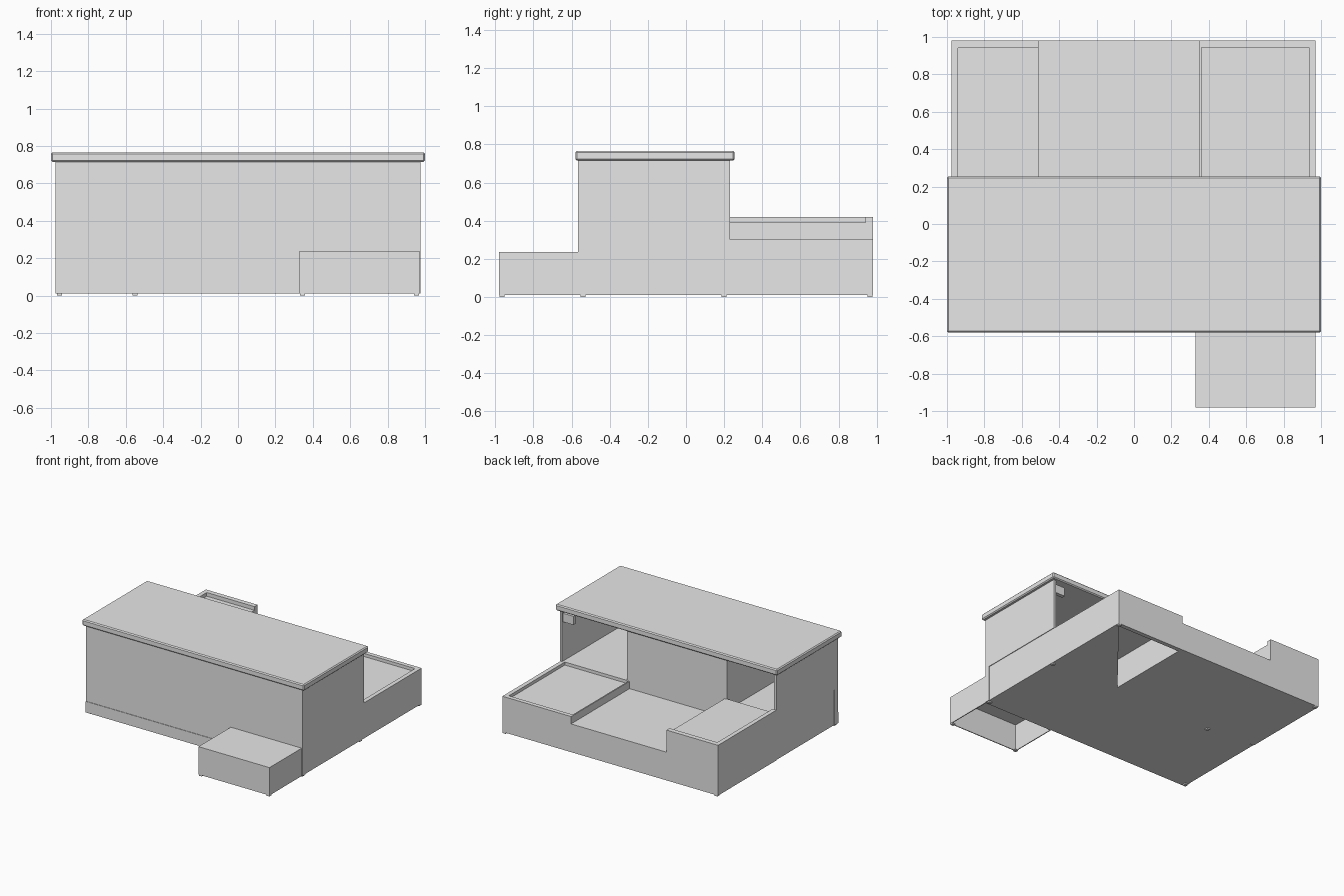
import bpy
import bmesh

cube = bpy.data.objects.get("Cube")
if cube:
    bpy.data.objects.remove(cube, do_unlink=True)

grey = bpy.data.materials.new("plain grey")
grey.use_nodes = True
grey.diffuse_color = (0.8, 0.8, 0.8, 1)
grey.node_tree.nodes["Principled BSDF"].inputs["Base Color"].default_value = (0.8, 0.8, 0.8, 1)


def finish(name, bm):
    mesh = bpy.data.meshes.new(name)
    bm.to_mesh(mesh)
    bm.free()
    mesh.materials.append(grey)
    obj = bpy.data.objects.new(name, mesh)
    bpy.context.scene.collection.objects.link(obj)
    return obj


def box(name, xs, ys, zs, open_bottom=False):
    """Box between pairs of limits; an open one becomes a thin shell."""
    bm = bmesh.new()
    bmesh.ops.create_cube(bm, size=1)
    for v in bm.verts:
        v.co = [lim[0] if c < 0 else lim[1] for c, lim in zip(v.co, (xs, ys, zs))]
    if open_bottom:
        bm.normal_update()
        bottom = [f for f in bm.faces if f.normal.z < -0.9]
        bmesh.ops.delete(bm, geom=bottom, context='FACES_ONLY')
    obj = finish(name, bm)
    if open_bottom:
        shell = obj.modifiers.new("shell", 'SOLIDIFY')
        shell.thickness = 0.01
        shell.offset = -1
    return obj


FLOOR, DECK, TOP = 0.01, 0.30, 0.715
BACK, REAR, FRONT = 0.23, 0.98, -0.565   # counter back, platform rear, counter front
LEFT_IN, RIGHT_IN = 0.35, -0.51          # inner edges of the side blocks

# Counter: worktop, front panel, kickboard, side walls
worktop = box("worktop", (-1, 1), (-0.58, 0.255), (TOP, 0.765))
edge = worktop.modifiers.new("soft edge", 'BEVEL')
edge.width = 0.008
box("front_panel", (-0.975, 0.975), (FRONT, -0.52), (FLOOR, TOP))
box("kickboard", (-0.975, 0.33), (FRONT - 0.004, FRONT), (FLOOR, 0.10))
for side, x in (("left", 0.965), ("right", -0.965)):
    box(side + "_wall", (x - 0.01, x + 0.01), (-0.52, BACK), (DECK, TOP))

# Open compartments either side of a closed middle
box("counter_base", (-0.97, 0.97), (-0.52, 0.225), (FLOOR, DECK))
box("left_partition", (LEFT_IN, LEFT_IN + 0.02), (-0.52, BACK), (DECK, TOP))
box("right_partition", (RIGHT_IN - 0.02, RIGHT_IN), (-0.52, BACK), (DECK, TOP))
box("middle_panel", (RIGHT_IN, LEFT_IN), (0.20, 0.227), (0.24, TOP))
box("wall_cleat", (0.86, 0.955), (0.19, 0.22), (0.62, 0.69))

# Low middle platform behind the counter
box("middle_platform", (RIGHT_IN, LEFT_IN), (0.225, REAR), (FLOOR, 0.24))

# Tall right block with a raised rim on its outer edges
box("right_block", (-0.94, RIGHT_IN), (0.225, 0.94), (FLOOR, 0.39))
box("right_block_side_rim", (-0.975, -0.94), (BACK, REAR), (FLOOR, 0.42))
box("right_block_rear_rim", (-0.94, RIGHT_IN), (0.94, REAR), (FLOOR, 0.42))

# Hollow left block with the same rim and a half-open underside
box("left_block_top", (LEFT_IN, 0.935), (0.225, 0.945), (0.25, 0.275))
box("left_block_inner_wall", (LEFT_IN, LEFT_IN + 0.01), (0.225, 0.945), (FLOOR, DECK))
box("left_block_side_rim", (0.935, 0.97), (0.225, REAR), (FLOOR, DECK))
box("left_block_rear_rim", (LEFT_IN, 0.935), (0.945, REAR), (FLOOR, DECK))
bm = bmesh.new()
corners = [(0.97, REAR), (0.97, 0.225), (LEFT_IN, 0.225)]
bm.faces.new([bm.verts.new((x, y, FLOOR)) for x, y in corners])
finish("left_block_underside", bm)

# Front step, open underneath
box("front_step", (0.33, 0.97), (-0.98, FRONT), (FLOOR, 0.237), open_bottom=True)

# Small foot pads
pads = [(0.345, -0.965), (0.955, -0.965), (0.955, -0.54), (-0.955, -0.54),
        (-0.55, 0.2), (0.955, 0.2), (0.955, 0.965), (-0.955, 0.965)]
for i, (x, y) in enumerate(pads):
    box(f"foot_pad_{i + 1}", (x - 0.013, x + 0.013), (y - 0.013, y + 0.013), (0, FLOOR))
